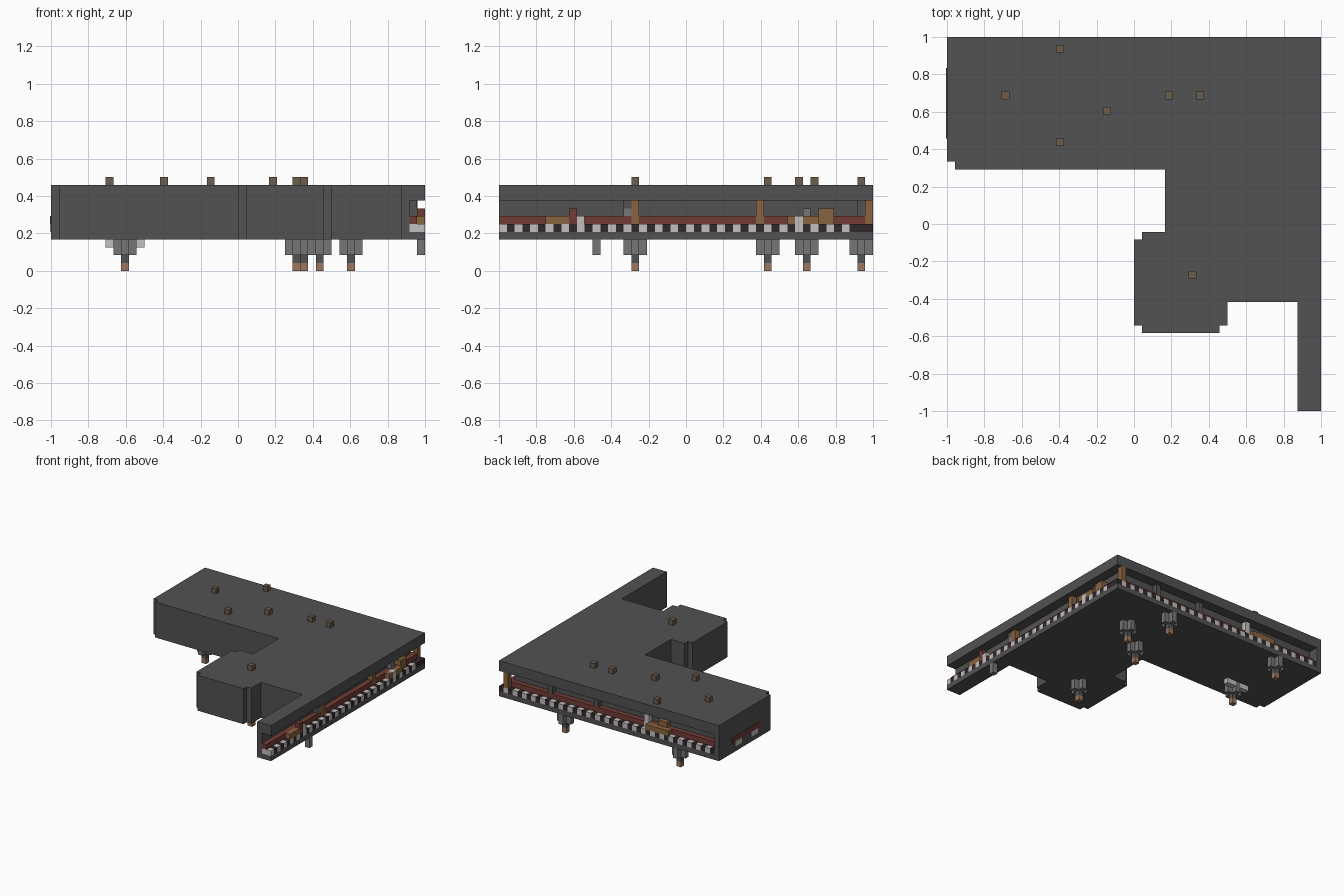
import bpy, bmesh

cube = bpy.data.objects.get("Cube")
if cube:
    bpy.data.objects.remove(cube)

U = 1 / 24          # one block; the model spans 48 blocks


def material(name, rgb):
    m = bpy.data.materials.new(name)
    m.use_nodes = True
    col = (*rgb, 1)
    m.diffuse_color = col
    bsdf = m.node_tree.nodes["Principled BSDF"]
    bsdf.inputs["Base Color"].default_value = col
    bsdf.inputs["Roughness"].default_value = 0.9
    return m


STONE = material("dark stone", (.085, .085, .085))
GREY = material("lantern grey", (.18, .18, .18))
LIGHT = material("pale tile", (.56, .52, .52))
BLACK = material("black tile", (.03, .022, .026))
RED = material("brick red", (.17, .045, .035))
WOOD = material("orange wood", (.25, .125, .05))
STUD = material("brown stud", (.15, .11, .075))
TIP = material("copper tip", (.33, .18, .11))


def finish(name, bm, mat):
    bmesh.ops.recalc_face_normals(bm, faces=bm.faces)
    me = bpy.data.meshes.new(name)
    bm.to_mesh(me)
    bm.free()
    me.materials.append(mat)
    ob = bpy.data.objects.new(name, me)
    bpy.context.collection.objects.link(ob)


def point(x, y, z):
    return (x * U - 1, y * U - 1, z * U)


def blocks(name, mat, boxes):
    """Boxes given as start corner and size, in blocks."""
    bm = bmesh.new()
    for x, y, z, w, d, h in boxes:
        verts = bmesh.ops.create_cube(bm, size=1)["verts"]
        for v in verts:
            v.co = point(x + w * (v.co.x + .5), y + d * (v.co.y + .5),
                         z + h * (v.co.z + .5))
    finish(name, bm, mat)


def storey(name, inset, z0, z1):
    """Floor plan extruded between two levels, cut back on the open sides."""
    e = 48 - inset
    plan = [(0, 32), (1, 32), (1, 31), (28, 31), (28, 23), (25, 23), (25, 22),
            (24, 22), (24, 11), (25, 11), (25, 10), (35, 10), (35, 11),
            (36, 11), (36, 14), (45, 14), (45, 0), (e, 0), (e, e), (0, e)]
    bm = bmesh.new()
    face = bm.faces.new([bm.verts.new(point(x, y, z0)) for x, y in plan])
    top = bmesh.ops.extrude_face_region(bm, geom=[face])["geom"]
    for v in top:
        if isinstance(v, bmesh.types.BMVert):
            v.co.z = z1 * U
    finish(name, bm, STONE)


# Main building: floor slab, recessed storey, overhanging roof
storey("floor_slab", 0, 4, 5)
storey("inner_storey", 2, 5, 9)
storey("roof_slab", 0, 9, 11)
blocks("end_wall", STONE, [(0, 46, 5, 1, 2, 4)])

# Striped tiles along the two open sides
for name, mat, parity in (("pale_tiles", LIGHT, 0), ("black_tiles", BLACK, 1)):
    side = [(46, i, 5, 2, 1, 1) for i in range(46) if i % 2 == parity]
    back = [(i, 46, 5, 1, 2, 1) for i in range(1, 48) if i % 2 == parity]
    blocks(name, mat, side + back)

# Red ledge behind the tiles
blocks("red_ledge", RED, [(46, 0, 6, 1, 47, 1), (1, 46, 6, 45, 1, 1)])

# Posts and furniture standing in the gallery
blocks("stone_posts", STONE, [(46, 16, 7, 1, 1, 2)] +
       [(x, 46, 7, 1, 1, 2) for x in (37, 27)])
blocks("wood_posts", WOOD, [(46, y, 6, 1.02, 1, 3) for y in (17, 33, 47)])
blocks("wood_benches", WOOD, [
    (47, 6, 6, 1, 3, 1), (47, 37, 6, 1, 1, 1), (47, 39, 6, 1, 2, 1),
    (46, 41, 6, 1.5, 2, 2), (11, 47, 6, 5, 1, 1), (12, 46, 7, 2, 1, 1)])
blocks("red_seat", RED, [(47, 9, 7, 1, 1, 1), (47, 9, 6, 1, 1, 1)])
blocks("pale_blocks", LIGHT, [(47, 38, 6, 1, 1, 1), (47, 10, 6, 1, 1, 1),
                              (16, 46, 6, 1, 1.02, 3)])
blocks("grey_blocks", GREY, [(46, 16, 7, 1.02, 1, 1), (46, 39, 7, 1, 1, 1)])

# Inlaid panels on the closed end
blocks("end_panel_red", RED, [(-.1, 35, 6, .1, 9, 1)])
blocks("end_panel_pale", LIGHT, [(-.1, y, 5, .1, 2, 1) for y in (36, 41)])

# Studs on the roof
studs = [(14, 46), (7, 40), (20, 38), (28, 40), (32, 40), (14, 34), (31, 17)]
blocks("roof_studs", STUD, [(x, y, 11, 1, 1, 1) for x, y in studs])

# Hanging lanterns under the floor
lanterns = [(31, 17), (38, 39), (32, 34), (34, 46), (9, 34), (9, 46)]
crosses = []
for x, y in lanterns:
    crosses += [(x, y - 1, 2, 1, 3, 2), (x - 1, y, 2, 1, 1, 2),
                (x + 1, y, 2, 1, 1, 2)]
blocks("lantern_crosses", GREY, crosses + [(47, 12, 2, 1, 1, 2)])
blocks("lantern_necks", STONE, [(x, y, 1, 1, 1, 1) for x, y in lanterns])
blocks("lantern_tips", TIP, [(x, y, 0, 1, 1, 1) for x, y in lanterns])
blocks("lantern_bar", LIGHT, [(7, 35, 3, 2, 1, 1), (10, 35, 3, 2, 1, 1)])
